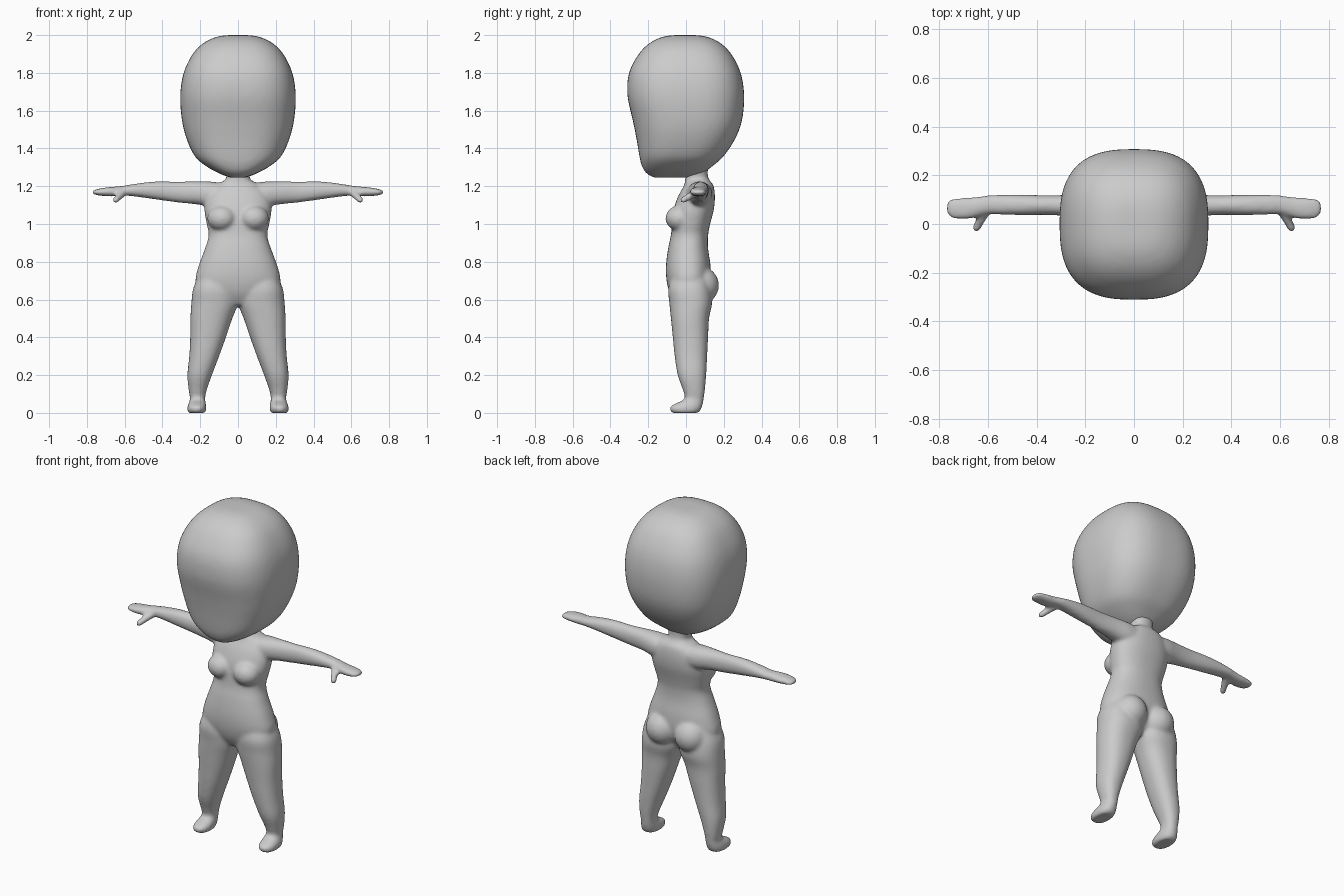
import bpy, bmesh
from math import cos, sin, pi
from mathutils import Vector, Matrix

if "Cube" in bpy.data.objects:
    bpy.data.objects.remove(bpy.data.objects["Cube"])

# One plain clay material
clay = bpy.data.materials.new("clay_grey")
clay.use_nodes = True
GREY = (0.6, 0.6, 0.6, 1)
clay.diffuse_color = GREY
clay.node_tree.nodes["Principled BSDF"].inputs["Base Color"].default_value = GREY


def spline(rings, steps=4):
    """Smooth in-between rings through the given ones."""
    rows = [Vector(r) for r in rings]
    out = []
    for i in range(len(rows) - 1):
        a, b, c, d = rows[max(i - 1, 0)], rows[i], rows[i + 1], rows[min(i + 2, len(rows) - 1)]
        for k in range(steps):
            t = k / steps
            out.append(b + (c - a) * t / 2 + (a * 2 - b * 5 + c * 4 - d) * t * t / 2
                       + (b * 3 - a - c * 3 + d) * t ** 3 / 2)
    return out + [rows[-1]]


def loft(bm, rings, place, power=2.0, sides=40):
    """Rings are (along, u_min, u_max, v_min, v_max); place maps (along, u, v) to a point."""
    loops = []
    for h, u0, u1, v0, v1 in spline(rings):
        loop = []
        for k in range(sides):
            c, s = cos(2 * pi * k / sides), sin(2 * pi * k / sides)
            u = abs(c) ** (2 / power) * (1 if c > 0 else -1)
            v = abs(s) ** (2 / power) * (1 if s > 0 else -1)
            loop.append(bm.verts.new(place(h, (u0 + u1 + (u1 - u0) * u) / 2,
                                           (v0 + v1 + (v1 - v0) * v) / 2)))
        loops.append(loop)
    for a, b in zip(loops, loops[1:]):
        for k in range(sides):
            j = (k + 1) % sides
            bm.faces.new((a[k], a[j], b[j], b[k]))
    bm.faces.new(loops[0])
    bm.faces.new(loops[-1])


def blob(bm, centre, size):
    matrix = Matrix.Translation(centre) @ Matrix.Diagonal((*size, 1))
    bmesh.ops.create_uvsphere(bm, u_segments=24, v_segments=16, radius=1, matrix=matrix)


def finish(bm, name):
    bmesh.ops.recalc_face_normals(bm, faces=bm.faces)
    for f in bm.faces:
        f.smooth = True
    mesh = bpy.data.meshes.new(name)
    bm.to_mesh(mesh)
    bm.free()
    mesh.materials.append(clay)
    obj = bpy.data.objects.new(name, mesh)
    bpy.context.collection.objects.link(obj)
    return obj


def fuse(obj, voxel, rounds):
    remesh = obj.modifiers.new("fuse", 'REMESH')
    remesh.mode = 'VOXEL'
    remesh.voxel_size = voxel
    remesh.use_smooth_shade = True
    soften = obj.modifiers.new("soften", 'SMOOTH')
    soften.factor = 0.5
    soften.iterations = rounds


def upright(side=1):
    return lambda h, u, v: (side * u, v, h)


def sym(rows):
    return [(z, -w, w, f, b) for z, w, f, b in rows]


# Head: height, half width, front, back
bm = bmesh.new()
loft(bm, sym([(2.0, .05, -.06, .05), (1.992, .11, -.12, .11), (1.96, .18, -.19, .18),
              (1.9, .24, -.25, .24), (1.8, .288, -.302, .29), (1.68, .306, -.31, .308),
              (1.55, .297, -.282, .297), (1.45, .272, -.262, .26), (1.36, .23, -.247, .2),
              (1.31, .175, -.235, .145), (1.27, .105, -.212, .09), (1.245, .04, -.17, .03)]),
     upright(), power=2.7, sides=64)
head = finish(bm, "head")
fuse(head, 0.014, 8)

# Torso with neck
bm = bmesh.new()
loft(bm, sym([(1.32, .08, -.02, .12), (1.27, .065, -.005, .115), (1.235, .066, -.005, .122),
              (1.205, .12, -.01, .145), (1.15, .165, -.04, .153), (1.08, .178, -.065, .148),
              (1.0, .166, -.075, .128), (.94, .155, -.08, .117), (.87, .175, -.095, .117),
              (.78, .208, -.106, .13), (.7, .225, -.103, .13), (.63, .19, -.085, .11),
              (.57, .07, -.05, .07)]), upright(), power=2.3)

for side in (1, -1):
    # Chest and seat
    blob(bm, (side * .085, -.035, 1.03), (.078, .074, .068))
    blob(bm, (side * .095, .075, .675), (.098, .1, .1))

    # Leg and foot: height, inner, outer, front, back
    loft(bm, [(.74, .03, .2, -.07, .11), (.66, .004, .237, -.094, .13), (.58, .0, .247, -.088, .138),
              (.5, .03, .252, -.08, .122), (.4, .064, .253, -.07, .117), (.3, .1, .258, -.06, .112),
              (.2, .138, .268, -.044, .107), (.12, .166, .261, -.016, .1), (.075, .174, .254, -.008, .094),
              (.05, .17, .262, -.055, .09), (.032, .168, .268, -.085, .085),
              (.01, .17, .268, -.083, .075), (-.001, .178, .26, -.07, .06)], upright(side), power=2.3)

    # Arm and mitten hand: reach, front, back, bottom, top
    loft(bm, [(.06, .0, .14, 1.09, 1.215), (.14, .005, .138, 1.09, 1.224), (.22, .02, .126, 1.104, 1.225),
              (.32, .036, .118, 1.114, 1.224), (.45, .036, .12, 1.132, 1.224), (.55, .038, .12, 1.146, 1.212),
              (.61, .04, .117, 1.15, 1.202), (.66, .024, .11, 1.146, 1.197), (.71, .018, .108, 1.148, 1.192),
              (.75, .024, .104, 1.153, 1.184), (.772, .045, .085, 1.159, 1.176)],
         lambda h, u, v: (side * h, u, v), power=2.2)

    # Thumb
    for k in range(9):
        t = k / 8
        r = .022 - .004 * t
        blob(bm, (side * (.612 + .036 * t), .05 - .066 * t, 1.163 - .036 * t), (r, r, r))

body = finish(bm, "body")
fuse(body, 0.009, 10)
